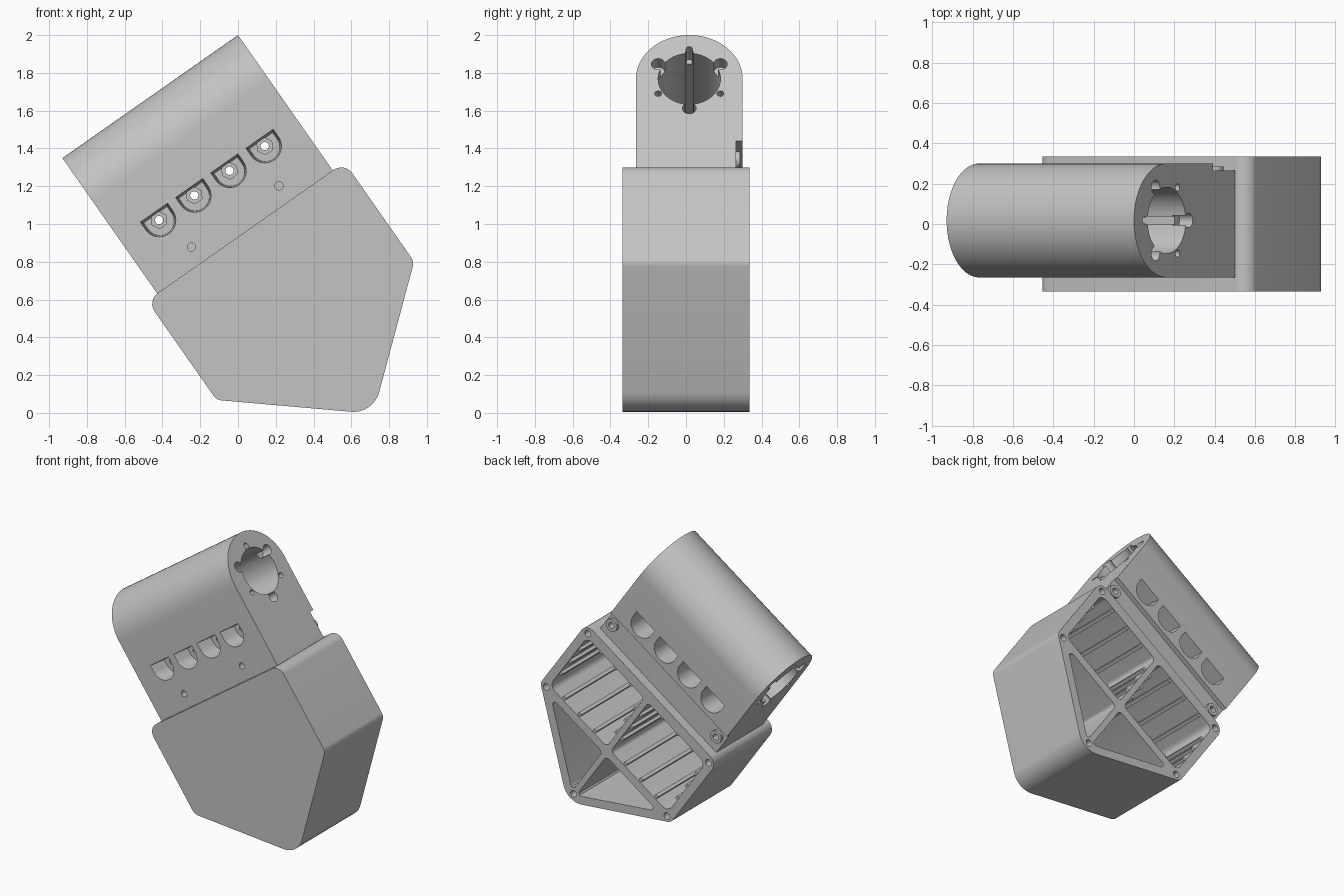
import bpy, bmesh
from math import sin, cos, pi, radians, tan
from mathutils import Matrix, Vector

cube = bpy.data.objects.get("Cube")
if cube:
    bpy.data.objects.remove(cube, do_unlink=True)

# Single grey plastic
grey = bpy.data.materials.new("grey plastic")
grey.use_nodes = True
colour = (0.55, 0.55, 0.55, 1)
grey.diffuse_color = colour
grey.node_tree.nodes["Principled BSDF"].inputs["Base Color"].default_value = colour

# Tilted frame: u along the tube, y across, v up from the tube's crown
FRAME = Matrix.Translation((0, 0, 2)) @ Matrix.Rotation(radians(-35), 4, 'Y')
MID = -0.5625           # middle of the part along u
BORE_Y, BORE_V = 0.0175, -0.2825
FRONT, BACK = -0.335, 0.335


def circle(cx, cy, r, n=24, start=0.0):
    return [(cx + r * cos(start + 2 * pi * i / n), cy + r * sin(start + 2 * pi * i / n)) for i in range(n)]


def box(x0, x1, y0, y1):
    return [(x0, y0), (x1, y0), (x1, y1), (x0, y1)]


def rounded(corners, radii, steps=8):
    """Fillet every corner of a convex outline."""
    out = []
    for i, corner in enumerate(corners):
        p = Vector(corner)
        a = (Vector(corners[i - 1]) - p).normalized()
        b = (Vector(corners[(i + 1) % len(corners)]) - p).normalized()
        half = a.angle(b) / 2
        r = radii[i]
        centre = p + (a + b).normalized() * r / sin(half)
        start = p + a * r / tan(half) - centre
        end = p + b * r / tan(half) - centre
        for k in range(steps + 1):
            t = k / steps
            out.append(tuple(centre + (start * (1 - t) + end * t).normalized() * r))
    return out


def prism(name, outline, axis, a, b, taper=1.0):
    """Extrude an outline along y or u; taper scales the far end."""
    cx = sum(p[0] for p in outline) / len(outline)
    cy = sum(p[1] for p in outline) / len(outline)
    bm = bmesh.new()
    rings = []
    for depth, s in ((a, 1.0), (b, taper)):
        ring = []
        for p, q in outline:
            p, q = cx + (p - cx) * s, cy + (q - cy) * s
            co = Vector((p, depth, q)) if axis == 'y' else Vector((depth, p, q))
            ring.append(bm.verts.new(FRAME @ co))
        rings.append(ring)
    n = len(outline)
    bm.faces.new(rings[0])
    bm.faces.new(rings[1])
    for i in range(n):
        j = (i + 1) % n
        bm.faces.new((rings[0][i], rings[0][j], rings[1][j], rings[1][i]))
    bmesh.ops.recalc_face_normals(bm, faces=bm.faces)
    mesh = bpy.data.meshes.new(name)
    bm.to_mesh(mesh)
    bm.free()
    mesh.materials.append(grey)
    obj = bpy.data.objects.new(name, mesh)
    bpy.context.collection.objects.link(obj)
    return obj


def activate(obj):
    bpy.ops.object.select_all(action='DESELECT')
    obj.select_set(True)
    bpy.context.view_layer.objects.active = obj


def cut(target, *args, **kw):
    cutter = prism("cutter", *args, **kw)
    cutter.hide_render = True
    activate(target)
    mod = target.modifiers.new("cut", 'BOOLEAN')
    mod.operation = 'DIFFERENCE'
    mod.solver = 'EXACT'
    mod.object = cutter
    bpy.ops.object.modifier_apply(modifier=mod.name)
    bpy.data.objects.remove(cutter, do_unlink=True)


# Tube block: arched section along u
R = 0.2825
arch = [(BORE_Y + R * cos(pi * i / 40), BORE_V + R * sin(pi * i / 40)) for i in range(41)]
arch += [(BORE_Y - R, -0.88), (BORE_Y + R, -0.88)]
block = prism("tube_block", arch, 'u', -1.135, 0)

# Bore with lengthwise grooves, end notches and screw holes
cut(block, circle(BORE_Y, BORE_V, 0.165, 48), 'u', -1.2, 0.1)
for side in (0.165, -0.165):
    cut(block, box(BORE_Y - 0.02, BORE_Y + 0.02, BORE_V + side - 0.015, BORE_V + side + 0.015), 'u', -1.2, 0.1)
for k in range(6):
    ang = radians(30 + 60 * k)
    is_notch = k % 2 == 0
    hole = circle(BORE_Y + 0.19 * cos(ang), BORE_V + 0.19 * sin(ang), 0.036 if is_notch else 0.018, 20)
    depth = 0.08 if is_notch else 0.12
    cut(block, hole, 'u', -depth, 0.05)
    cut(block, hole, 'u', -1.185, -1.135 + depth)

# Rebate along the lower back edge
cut(block, box(-1.2, 0.1, -0.95, -0.684), 'y', 0.265, 0.4)

# D-shaped windows on both faces, with hex recess and through hole
for k in range(4):
    u, v = MID + (k - 1.5) * 0.2275, -0.5625
    dee = [(u + 0.09 * cos(pi + pi * i / 20), v + 0.09 * sin(pi + pi * i / 20)) for i in range(21)]
    dee += [(u + 0.09, v + 0.05), (u - 0.09, v + 0.05)]
    cut(block, dee, 'y', -0.29, -0.13, taper=0.84)
    cut(block, dee, 'y', 0.33, 0.13, taper=0.9)
    cut(block, circle(u, v, 0.045, 6), 'y', -0.15, -0.09)
    cut(block, circle(u, v, 0.022), 'y', -0.2, 0.2)

# Small screw holes low on the front, and at the ends of the rebate
for s in (-1, 1):
    cut(block, circle(MID + s * 0.283, -0.778, 0.022), 'y', -0.3, -0.2)
    cut(block, circle(MID + s * 0.51, -0.77, 0.022), 'y', 0.15, 0.3)

# Collars around the rebate screws
collars = []
for s in (-1, 1):
    collar = prism("screw_collar", circle(MID + s * 0.51, -0.77, 0.045), 'y', 0.26, 0.285)
    cut(collar, circle(MID + s * 0.51, -0.77, 0.022), 'y', 0.2, 0.3)
    collars.append(collar)

# Five-sided housing
HALF = 0.6385
pentagon = [(MID - HALF, -0.875), (MID - HALF, -1.517), (MID, -2.053), (MID + HALF, -1.517), (MID + HALF, -0.875)]
housing = prism("housing", rounded(pentagon, (0.07, 0.06, 0.14, 0.06, 0.07)), 'y', FRONT, BACK)

# Four open compartments at the back
FLOOR = FRONT + 0.04
for s in (-1, 1):
    rect = [(MID + s * p, q) for p, q in box(0.02, 0.578, -1.475, -0.95)]
    tri = [(MID + s * p, q) for p, q in ((0.02, -1.535), (0.522, -1.535), (0.02, -1.958))]
    cut(housing, rounded(rect, [0.03, 0.05, 0.05, 0.03], 5), 'y', FLOOR, 0.4)
    cut(housing, rounded(tri, [0.03, 0.02, 0.02], 5), 'y', FLOOR, 0.4)

# Lid screw holes in the corners
holes = [(0, -1.965)] + [(s * 0.59, v) for s in (-1, 1) for v in (-0.925, -1.505)]
for du, v in holes:
    cut(housing, circle(MID + du, v, 0.024, 20), 'y', 0.25, 0.4)

# Long stiffening ridges on the compartment walls
ridges = []
for s in (-1, 1):
    for k in range(3):
        u = MID + s * (0.15 + 0.15 * k)
        for v in (-0.955, -1.47):
            ridges.append(prism("wall_ridge", box(u - 0.012, u + 0.012, v - 0.016, v + 0.016), 'y', FLOOR - 0.01, 0.325))
        v = -1.08 - 0.13 * k
        for d in (0.025, 0.573):
            u = MID + s * d
            ridges.append(prism("wall_ridge", box(u - 0.016, u + 0.016, v - 0.012, v + 0.012), 'y', FLOOR - 0.01, 0.325))

for obj in [block, housing] + collars + ridges:
    activate(obj)
    bpy.ops.object.shade_smooth_by_angle(angle=radians(30))
